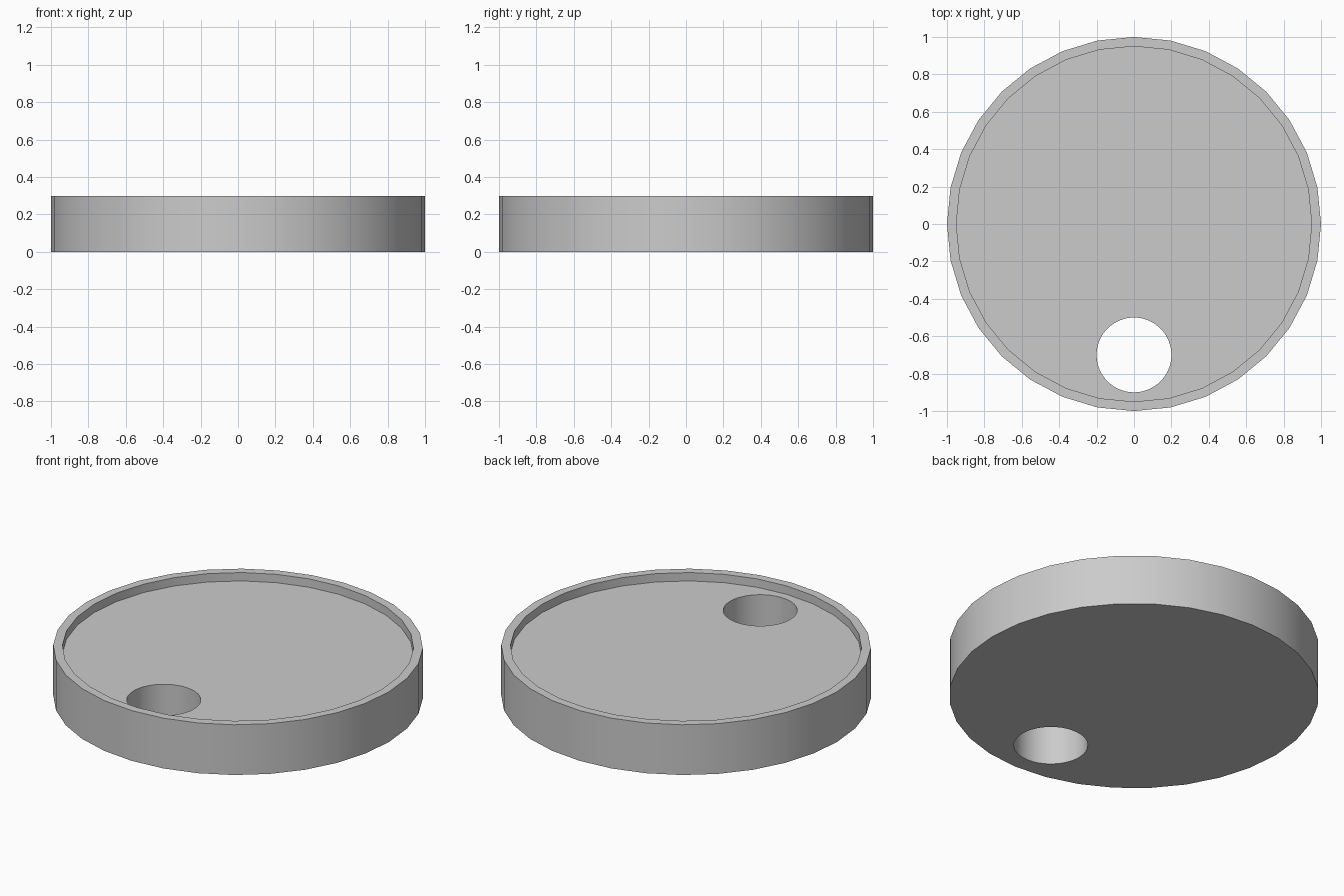
import bpy, bmesh
from math import cos, sin, pi, radians

cube = bpy.data.objects.get("Cube")
if cube:
    bpy.data.objects.remove(cube, do_unlink=True)

HEIGHT, FLOOR = 0.3, 0.25
RADIUS, INNER = 1.0, 0.95
HOLE_RADIUS, HOLE_Y = 0.2, -0.7

# Plain grey finish
grey = bpy.data.materials.new("grey")
grey.use_nodes = True
colour = (0.6, 0.6, 0.6, 1)
grey.diffuse_color = colour
grey.node_tree.nodes["Principled BSDF"].inputs["Base Color"].default_value = colour

bm = bmesh.new()


def ring(radius, z, sides, y=0.0):
    """Closed loop of vertices around a vertical axis."""
    angles = [2 * pi * i / sides for i in range(sides)]
    return [bm.verts.new((radius * cos(a), y + radius * sin(a), z)) for a in angles]


def bridge(a, b):
    """Band of quads between two equal loops."""
    n = len(a)
    for i in range(n):
        j = (i + 1) % n
        bm.faces.new((a[i], a[j], b[j], b[i]))


def fill_between(outer, hole):
    """Flat face area inside one loop, leaving the other open."""
    edges = []
    for loop in (outer, hole):
        for i, v in enumerate(loop):
            w = loop[(i + 1) % len(loop)]
            edges.append(bm.edges.get((v, w)) or bm.edges.new((v, w)))
    bmesh.ops.triangle_fill(bm, edges=edges, use_beauty=True, normal=(0, 0, 1))


# Outer wall, raised lip and recess wall
base = ring(RADIUS, 0, 32)
rim_outer = ring(RADIUS, HEIGHT, 32)
rim_inner = ring(INNER, HEIGHT, 32)
floor_edge = ring(INNER, FLOOR, 32)
for lower, upper in ((base, rim_outer), (rim_outer, rim_inner), (rim_inner, floor_edge)):
    bridge(lower, upper)

# Round hole right through the disc
hole_bottom = ring(HOLE_RADIUS, 0, 64, HOLE_Y)
hole_top = ring(HOLE_RADIUS, FLOOR, 64, HOLE_Y)
bridge(hole_bottom, hole_top)

# Recessed floor and underside
fill_between(floor_edge, hole_top)
fill_between(base, hole_bottom)

bmesh.ops.recalc_face_normals(bm, faces=bm.faces)
mesh = bpy.data.meshes.new("round_tray")
bm.to_mesh(mesh)
bm.free()
mesh.materials.append(grey)

tray = bpy.data.objects.new("round_tray", mesh)
bpy.context.collection.objects.link(tray)
bpy.ops.object.select_all(action="DESELECT")
tray.select_set(True)
bpy.context.view_layer.objects.active = tray
bpy.ops.object.shade_smooth_by_angle(angle=radians(30))
